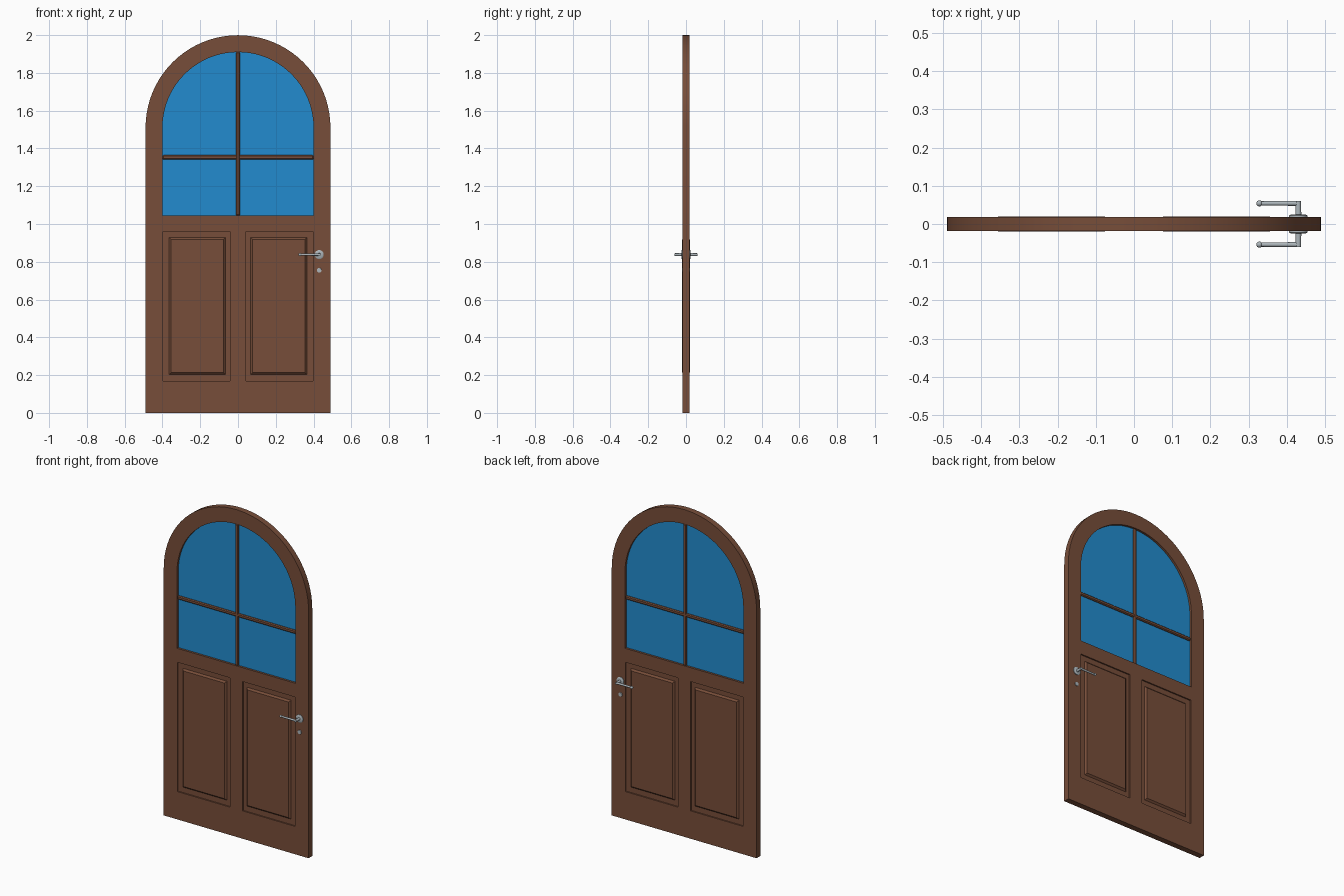
import bpy, bmesh, math
from mathutils import Matrix, Vector

if "Cube" in bpy.data.objects:
    bpy.data.objects.remove(bpy.data.objects["Cube"])


def material(name, rgb):
    m = bpy.data.materials.new(name)
    m.diffuse_color = (*rgb, 1)
    m.use_nodes = True
    m.node_tree.nodes["Principled BSDF"].inputs["Base Color"].default_value = m.diffuse_color
    return m


WOOD = material("brown wood", (0.185, 0.075, 0.041))
GLASS = material("blue glass", (0.016, 0.26, 0.62))
METAL = material("brushed steel", (0.42, 0.47, 0.50))

SPRING = 1.51   # height where the arch starts
HALF = 0.018    # half of the door thickness


def finish(name, bm, mat, angle=35):
    bmesh.ops.remove_doubles(bm, verts=bm.verts, dist=1e-5)
    bmesh.ops.recalc_face_normals(bm, faces=bm.faces)
    me = bpy.data.meshes.new(name)
    bm.to_mesh(me)
    bm.free()
    me.materials.append(mat)
    ob = bpy.data.objects.new(name, me)
    bpy.context.collection.objects.link(ob)
    bpy.ops.object.select_all(action='DESELECT')
    ob.select_set(True)
    bpy.context.view_layer.objects.active = ob
    bpy.ops.object.shade_smooth_by_angle(angle=math.radians(angle))
    return ob


def arch(r, bottom, n=40):
    pts = [(-r, bottom), (r, bottom)]
    return pts + [(r * math.cos(math.pi * i / n), SPRING + r * math.sin(math.pi * i / n))
                  for i in range(n + 1)]


def rect(x0, x1, z0, z1):
    return [(x0, z0), (x1, z0), (x1, z1), (x0, z1)]


def plate(name, loops, half, mat):
    """Upright plate from an outline with holes, extruded both ways in y."""
    cu = bpy.data.curves.new(name + "_outline", 'CURVE')
    cu.dimensions, cu.fill_mode, cu.extrude = '2D', 'BOTH', half
    for pts in loops:
        sp = cu.splines.new('POLY')
        sp.points.add(len(pts) - 1)
        for p, (x, z) in zip(sp.points, pts):
            p.co = (x, z, 0, 1)
        sp.use_cyclic_u = True
    tmp = bpy.data.objects.new("outline", cu)
    bpy.context.collection.objects.link(tmp)
    dg = bpy.context.evaluated_depsgraph_get()
    me = bpy.data.meshes.new_from_object(tmp.evaluated_get(dg))
    bm = bmesh.new()
    bm.from_mesh(me)
    bm.transform(Matrix.Rotation(math.pi / 2, 4, 'X'))
    bpy.data.objects.remove(tmp)
    bpy.data.curves.remove(cu)
    bpy.data.meshes.remove(me)
    return finish(name, bm, mat)


def add_rod(bm, a, b, r1, r2, seg=24):
    a, b = Vector(a), Vector(b)
    rot = (b - a).to_track_quat('Z', 'Y').to_matrix().to_4x4()
    bmesh.ops.create_cone(bm, cap_ends=True, segments=seg, radius1=r1, radius2=r2,
                          depth=(b - a).length,
                          matrix=Matrix.Translation((a + b) / 2) @ rot)


def add_ball(bm, c, r):
    bmesh.ops.create_uvsphere(bm, u_segments=20, v_segments=12, radius=r,
                              matrix=Matrix.Translation(c))


# Door leaf with window opening and two panel openings
PX = (0.043, 0.397)
holes = [rect(*PX, 0.17, 0.96), rect(-PX[1], -PX[0], 0.17, 0.96)]
plate("door_frame", [arch(0.4895, 0), arch(0.40, 1.045)] + holes, HALF, WOOD)

# Window pane
plate("window_glass", [arch(0.40, 1.045)], 0.005, GLASS)

# Glazing bars with chamfered edges
for name, size, loc in (("vertical_glazing_bar", (0.022, 0.030, 0.866), (0, 0, 1.477)),
                        ("horizontal_glazing_bar", (0.80, 0.028, 0.022), (0, 0, 1.353))):
    bm = bmesh.new()
    bmesh.ops.create_cube(bm, size=1, matrix=Matrix.Translation(loc) @ Matrix.Diagonal((*size, 1)))
    bmesh.ops.bevel(bm, geom=bm.edges[:], offset=0.005, segments=1, affect='EDGES')
    finish(name, bm, WOOD, 20)

# Panels: recessed floor with a raised bevelled field on both sides
for label, s in (("left", -1), ("right", 1)):
    x0, x1 = sorted((s * PX[0], s * PX[1]))
    plate(label + "_panel_recess", [rect(x0, x1, 0.17, 0.96)], 0.010, WOOD)
    bm = bmesh.new()
    cx, cz = s * 0.2165, 0.566
    rings = []
    for y, inset in ((-0.020, 0.010), (-0.010, 0), (0.010, 0), (0.020, 0.010)):
        w, h = 0.149 - inset, 0.363 - inset
        rings.append([bm.verts.new((x, y, z)) for x, z in rect(cx - w, cx + w, cz - h, cz + h)])
    for a, b in zip(rings, rings[1:]):
        for i in range(4):
            j = (i + 1) % 4
            bm.faces.new((a[i], a[j], b[j], b[i]))
    bm.faces.new(rings[0])
    bm.faces.new(rings[-1])
    finish(label + "_raised_panel", bm, WOOD, 20)

# Lever handle and keyhole cover on each side
HX, HZ, REACH = 0.43, 0.838, 0.054
for label, s in (("front", -1), ("back", 1)):
    bm = bmesh.new()
    add_rod(bm, (HX, s * 0.016, HZ), (HX, s * 0.022, HZ), 0.024, 0.024, 32)
    add_rod(bm, (HX, s * 0.022, HZ), (HX, s * 0.025, HZ), 0.024, 0.019, 32)
    finish(label + "_handle_rose", bm, METAL)

    bm = bmesh.new()
    add_rod(bm, (HX, s * 0.02, HZ), (HX, s * (REACH + 0.006), HZ), 0.008, 0.007)
    add_rod(bm, (HX, s * REACH, HZ), (0.328, s * REACH, HZ), 0.0065, 0.0055)
    add_ball(bm, (0.328, s * REACH, HZ), 0.008)
    finish(label + "_handle_lever", bm, METAL)

    bm = bmesh.new()
    add_rod(bm, (HX, s * 0.016, 0.755), (HX, s * 0.022, 0.755), 0.013, 0.012)
    finish(label + "_keyhole_cover", bm, METAL)
